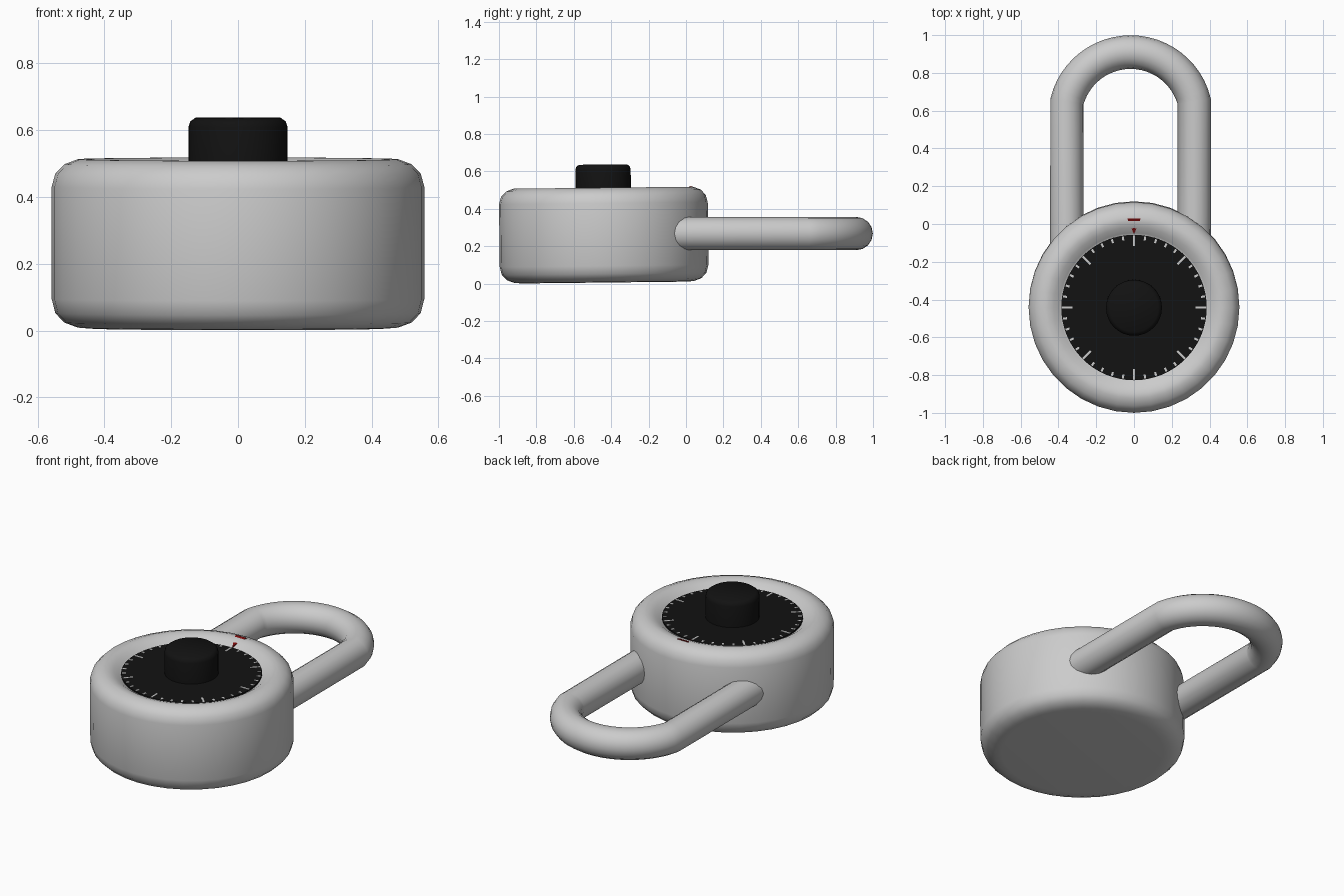
import bpy, bmesh, math
from mathutils import Matrix, Vector

if "Cube" in bpy.data.objects:
    bpy.data.objects.remove(bpy.data.objects["Cube"])

# Lock case sits off-centre and leans very slightly
CASE = Matrix.Translation((0, -0.437, 0)) @ Matrix.Rotation(0.011, 4, 'X')


def material(name, color):
    m = bpy.data.materials.new(name)
    m.diffuse_color = color
    m.use_nodes = True
    m.node_tree.nodes["Principled BSDF"].inputs["Base Color"].default_value = m.diffuse_color
    return m


BLACK = material("black", (0.006, 0.006, 0.006, 1))
WHITE = material("white", (0.75, 0.75, 0.75, 1))
RED = material("red", (0.2, 0.004, 0.004, 1))


def finish(bm, name, mat=None, smooth=None):
    bmesh.ops.recalc_face_normals(bm, faces=bm.faces)
    bm.transform(CASE)
    me = bpy.data.meshes.new(name)
    bm.to_mesh(me)
    bm.free()
    ob = bpy.data.objects.new(name, me)
    bpy.context.collection.objects.link(ob)
    if mat:
        me.materials.append(mat)
    if smooth:
        bpy.ops.object.select_all(action='DESELECT')
        ob.select_set(True)
        bpy.context.view_layer.objects.active = ob
        bpy.ops.object.shade_smooth_by_angle(angle=math.radians(smooth))
    return ob


def lathe(name, profile, segs, mat=None, smooth=40):
    bm = bmesh.new()
    vs = [bm.verts.new((r, 0, z)) for r, z in profile]
    es = [bm.edges.new(p) for p in zip(vs, vs[1:])]
    bmesh.ops.spin(bm, geom=vs + es, cent=(0, 0, 0), axis=(0, 0, 1),
                   angle=math.tau, steps=segs)
    bmesh.ops.remove_doubles(bm, verts=bm.verts, dist=1e-4)
    return finish(bm, name, mat, smooth)


# Round case with rolled rim and sunken face
lathe("case", [(0, 0.008), (0.44, 0.006), (0.48, 0.009), (0.52, 0.024),
               (0.547, 0.052), (0.558, 0.095), (0.558, 0.43), (0.547, 0.47),
               (0.52, 0.498), (0.48, 0.513), (0.455, 0.513), (0.425, 0.503),
               (0.395, 0.483), (0.385, 0.476), (0, 0.476)], 36)

# Dial plate and knob
lathe("dial", [(0, 0.47), (0.385, 0.47), (0.385, 0.485), (0, 0.485)], 64, BLACK)
lathe("knob", [(0.148, 0.48), (0.148, 0.61), (0.143, 0.626), (0.128, 0.637),
               (0, 0.637)], 32, BLACK)

# Forty tick marks, every fifth one longer
bm = bmesh.new()
for i in range(40):
    major = i % 5 == 0
    r0, r1, w = (0.325, 0.383, 0.011) if major else (0.359, 0.38, 0.011)
    m = (Matrix.Rotation(math.tau * i / 40, 4, 'Z')
         @ Matrix.Translation((0, (r0 + r1) / 2, 0.4855))
         @ Matrix.Diagonal((w, r1 - r0, 0.003, 1)))
    bmesh.ops.create_cube(bm, size=1, matrix=m)
finish(bm, "tick_marks", WHITE)

# Red pointer lying on the sloped rim
bm = bmesh.new()
face = bm.faces.new([bm.verts.new(p) for p in
                     [(0, 0.388, 0.489), (0.036, 0.472, 0.518), (-0.036, 0.472, 0.518)]])
ext = bmesh.ops.extrude_face_region(bm, geom=[face])
bmesh.ops.translate(bm, vec=Vector((0, 0, -0.012)),
                    verts=[g for g in ext["geom"] if isinstance(g, bmesh.types.BMVert)])
finish(bm, "pointer", RED)

# Shackle: two straight legs joined by an arc
cx, half, rad, cy = -0.018, 0.337, 0.348, 0.562
a0 = math.acos(half / rad)
path = [(cx + half, -0.2)]
for i in range(25):
    a = a0 + (math.pi - 2 * a0) * i / 24
    path.append((cx + rad * math.cos(a), cy + rad * math.sin(a)))
path.append((cx - half, -0.2))
cu = bpy.data.curves.new("shackle", 'CURVE')
cu.dimensions = '3D'
cu.bevel_depth = 0.089
cu.bevel_resolution = 6
cu.use_fill_caps = True
sp = cu.splines.new('POLY')
sp.points.add(len(path) - 1)
for p, (x, y) in zip(sp.points, path):
    p.co = (x, y, 0.268, 1)
ob = bpy.data.objects.new("shackle", cu)
bpy.context.collection.objects.link(ob)
bpy.ops.object.select_all(action='DESELECT')
ob.select_set(True)
bpy.context.view_layer.objects.active = ob
bpy.ops.object.convert(target='MESH')
bpy.ops.object.shade_smooth_by_angle(angle=math.radians(40))
